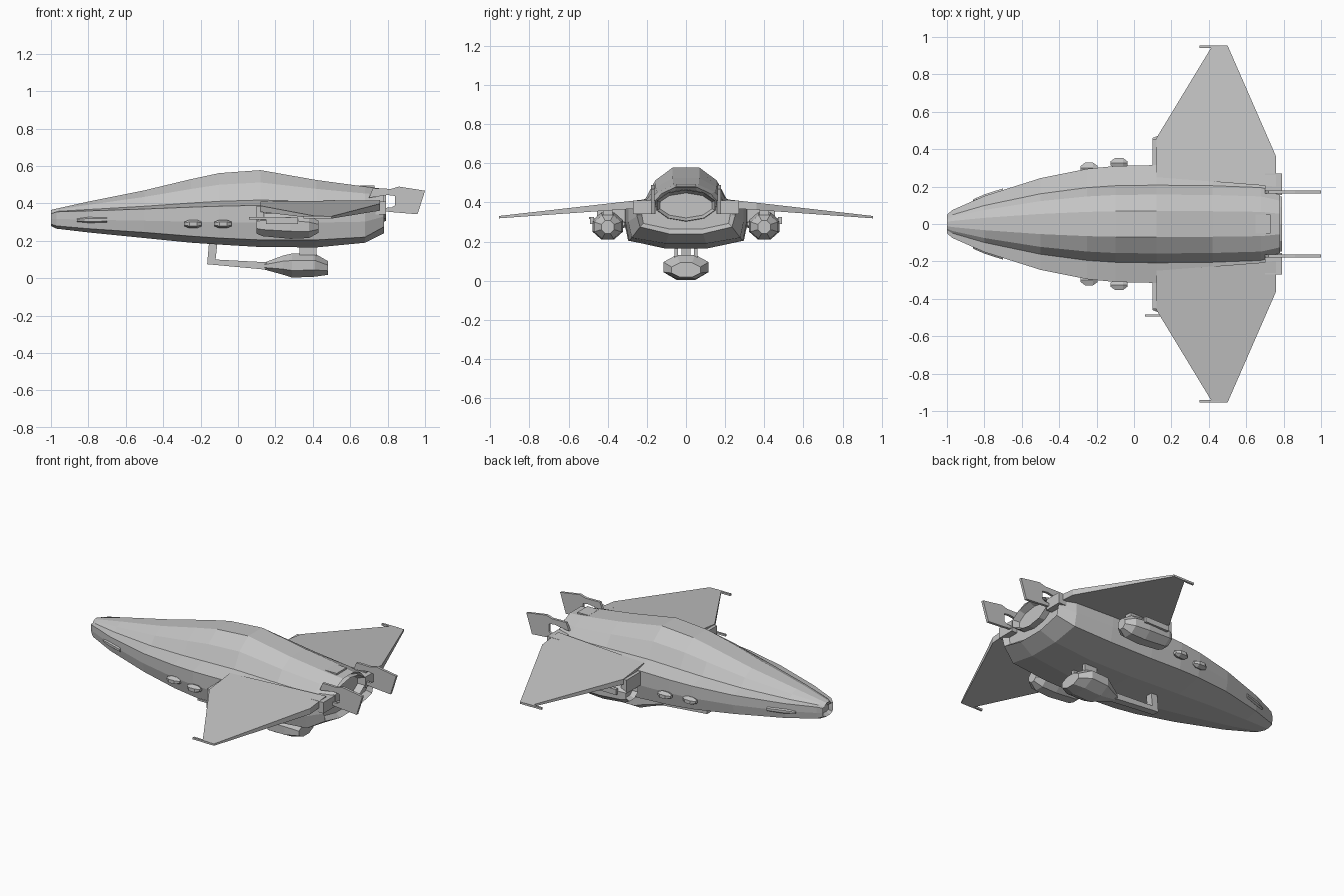
import bpy
import bmesh
import math

if "Cube" in bpy.data.objects:
    bpy.data.objects.remove(bpy.data.objects["Cube"], do_unlink=True)

GREY = (0.55, 0.55, 0.55, 1)
grey = bpy.data.materials.new("hull grey")
grey.use_nodes = True
grey.diffuse_color = GREY
grey.node_tree.nodes["Principled BSDF"].inputs["Base Color"].default_value = GREY


def finish(name, bm, mirror=False):
    """Turn a bmesh into a flat-shaded object, optionally mirrored across y."""
    bmesh.ops.recalc_face_normals(bm, faces=bm.faces)
    mesh = bpy.data.meshes.new(name)
    bm.to_mesh(mesh)
    bm.free()
    mesh.materials.append(grey)
    obj = bpy.data.objects.new(name, mesh)
    bpy.context.scene.collection.objects.link(obj)
    if mirror:
        mod = obj.modifiers.new("mirror", "MIRROR")
        mod.use_axis = (False, True, False)
        mod.use_mirror_merge = False
    return obj


def loft(name, rings, mirror=False, hollow_ends=None):
    """Skin a list of equal-length point rings and cap both ends."""
    bm = bmesh.new()
    loops = [[bm.verts.new(p) for p in ring] for ring in rings]
    count = len(loops[0])
    for a, b in zip(loops, loops[1:]):
        for i in range(count):
            j = (i + 1) % count
            bm.faces.new((a[i], a[j], b[j], b[i]))
    caps = [bm.faces.new(loops[0]), bm.faces.new(loops[-1])]
    bmesh.ops.recalc_face_normals(bm, faces=bm.faces)
    if hollow_ends:
        for cap, (thickness, depth) in zip(caps, hollow_ends):
            bmesh.ops.inset_region(bm, faces=[cap], thickness=thickness, depth=-depth)
    return finish(name, bm, mirror)


def pod(name, stations, sides=8, mirror=False, hollow_ends=None):
    """Faceted body along x from (x, y, z, half width, half height) stations."""
    rings = []
    for x, y, z, w, h in stations:
        angles = [math.tau * (i + 0.5) / sides for i in range(sides)]
        rings.append([(x, y + w * math.cos(a), z + h * math.sin(a)) for a in angles])
    return loft(name, rings, mirror, hollow_ends)


def plate(name, outline, y, thickness, mirror=False):
    """Upright slab from an x-z outline."""
    rings = [[(x, y + s * thickness / 2, z) for x, z in outline] for s in (-1, 1)]
    return loft(name, rings, mirror)


def block(name, low, high, mirror=False):
    outline = [(low[0], low[2]), (high[0], low[2]), (high[0], high[2]), (low[0], high[2])]
    return plate(name, outline, (low[1] + high[1]) / 2, high[1] - low[1], mirror)


def hull_ring(x, width, bottom, low, edge, top):
    """Broad lower hull with a narrower raised spine."""
    rise = top - edge
    half = [
        (0.35 * width, bottom),
        (0.94 * width, low),
        (width, (low + edge) / 2),
        (width, edge),
        (0.66 * width, edge + 0.15 * rise),
        (0.5 * width, edge + 0.65 * rise),
        (0.22 * width, top),
    ]
    right = [(x, -y, z) for y, z in half]
    return right + [(x, y, z) for y, z in reversed(half)]


# Main hull: x, half width, bottom, lower edge, deck edge, top
hull_stations = [
    (-1, 0.05, 0.28, 0.29, 0.345, 0.365),
    (-0.97, 0.075, 0.265, 0.28, 0.355, 0.372),
    (-0.8, 0.15, 0.245, 0.265, 0.36, 0.41),
    (-0.5, 0.245, 0.215, 0.245, 0.37, 0.47),
    (-0.25, 0.295, 0.19, 0.225, 0.38, 0.53),
    (-0.1, 0.31, 0.18, 0.215, 0.385, 0.562),
    (0.12, 0.315, 0.167, 0.205, 0.39, 0.578),
    (0.42, 0.31, 0.165, 0.205, 0.39, 0.525),
    (0.68, 0.295, 0.19, 0.22, 0.385, 0.49),
    (0.78, 0.25, 0.24, 0.275, 0.385, 0.478),
]
loft("hull", [hull_ring(*s) for s in hull_stations], hollow_ends=[(0.018, 0.02), (0.025, 0.03)])

# Engine nozzle
pod("engine_nozzle", [(0.7, 0, 0.385, 0.16, 0.085), (0.79, 0, 0.385, 0.155, 0.08)],
    sides=10, hollow_ends=[(0.01, 0), (0.02, 0.05)])

# Wings: upper and lower skins share the same plan outline
wing_plan = [(0.12, 0.25), (0.12, 0.46), (0.42, 0.955), (0.5, 0.955), (0.76, 0.36), (0.76, 0.2)]


def wing_skin(side):
    points = []
    for x, y in wing_plan:
        out = (y - 0.2) / 0.755
        points.append((x, y, 0.395 - 0.07 * out + side * (0.022 - 0.016 * out)))
    return points


loft("wings", [wing_skin(-1), wing_skin(1)], mirror=True)
block("wing_tip_spikes", (0.35, 0.942, 0.32), (0.46, 0.955, 0.332), True)
block("wing_root_brackets", (0.1, 0.3, 0.3), (0.14, 0.455, 0.385), True)
block("side_probe", (0.06, -0.495, 0.315), (0.15, -0.483, 0.327))

# Pods beneath the wings
pod("wing_pods", [
    (0.1, 0.4, 0.285, 0.065, 0.05),
    (0.13, 0.4, 0.285, 0.078, 0.065),
    (0.28, 0.4, 0.28, 0.085, 0.075),
    (0.38, 0.4, 0.275, 0.075, 0.065),
    (0.43, 0.4, 0.275, 0.035, 0.035),
], mirror=True, hollow_ends=[(0.015, 0.03), (0.01, 0)])
block("pod_pylons", (0.15, 0.375, 0.32), (0.38, 0.425, 0.385), True)
block("pod_side_fins", (0.15, 0.47, 0.29), (0.32, 0.49, 0.325), True)

# Twin tail fins, notched beside the hull
fin_outline = [
    (0.7, 0.43), (0.72, 0.48), (0.82, 0.478), (0.86, 0.49), (1, 0.468), (0.96, 0.342),
    (0.84, 0.352), (0.76, 0.36), (0.76, 0.375), (0.82, 0.378), (0.84, 0.39),
    (0.84, 0.44), (0.8, 0.445),
]
plate("tail_fins", fin_outline, 0.17, 0.016, True)
block("fin_roots", (0.7, 0.155, 0.34), (0.79, 0.27, 0.41), True)

# Belly turret: body, arm and struts
pod("turret_body", [
    (0.14, 0, 0.065, 0.025, 0.02),
    (0.24, 0, 0.07, 0.085, 0.055),
    (0.29, 0, 0.068, 0.12, 0.07),
    (0.41, 0, 0.07, 0.125, 0.067),
    (0.48, 0, 0.055, 0.08, 0.04),
])
plate("turret_arm", [(-0.165, 0.075), (0.16, 0.045), (0.2, 0.06), (0.16, 0.085), (-0.12, 0.1),
                     (-0.11, 0.19), (-0.155, 0.19)], 0, 0.045)
block("turret_struts", (0.33, 0.04, 0.1), (0.42, 0.06, 0.2), True)

# Hull fittings
for label, x, y in (("front", -0.24, 0.3), ("rear", -0.08, 0.325)):
    pod(label + "_thrusters", [
        (x - 0.045, y, 0.29, 0.012, 0.012),
        (x - 0.02, y, 0.29, 0.033, 0.022),
        (x + 0.02, y, 0.29, 0.033, 0.022),
        (x + 0.045, y, 0.29, 0.012, 0.012),
    ], sides=6, mirror=True)
pod("nose_vents", [(-0.86, 0.125, 0.31, 0.008, 0.008), (-0.8, 0.148, 0.312, 0.012, 0.016),
                   (-0.7, 0.18, 0.312, 0.012, 0.014)], sides=6, mirror=True)
block("top_hatch", (0.65, -0.05, 0.475), (0.73, 0.05, 0.495))
